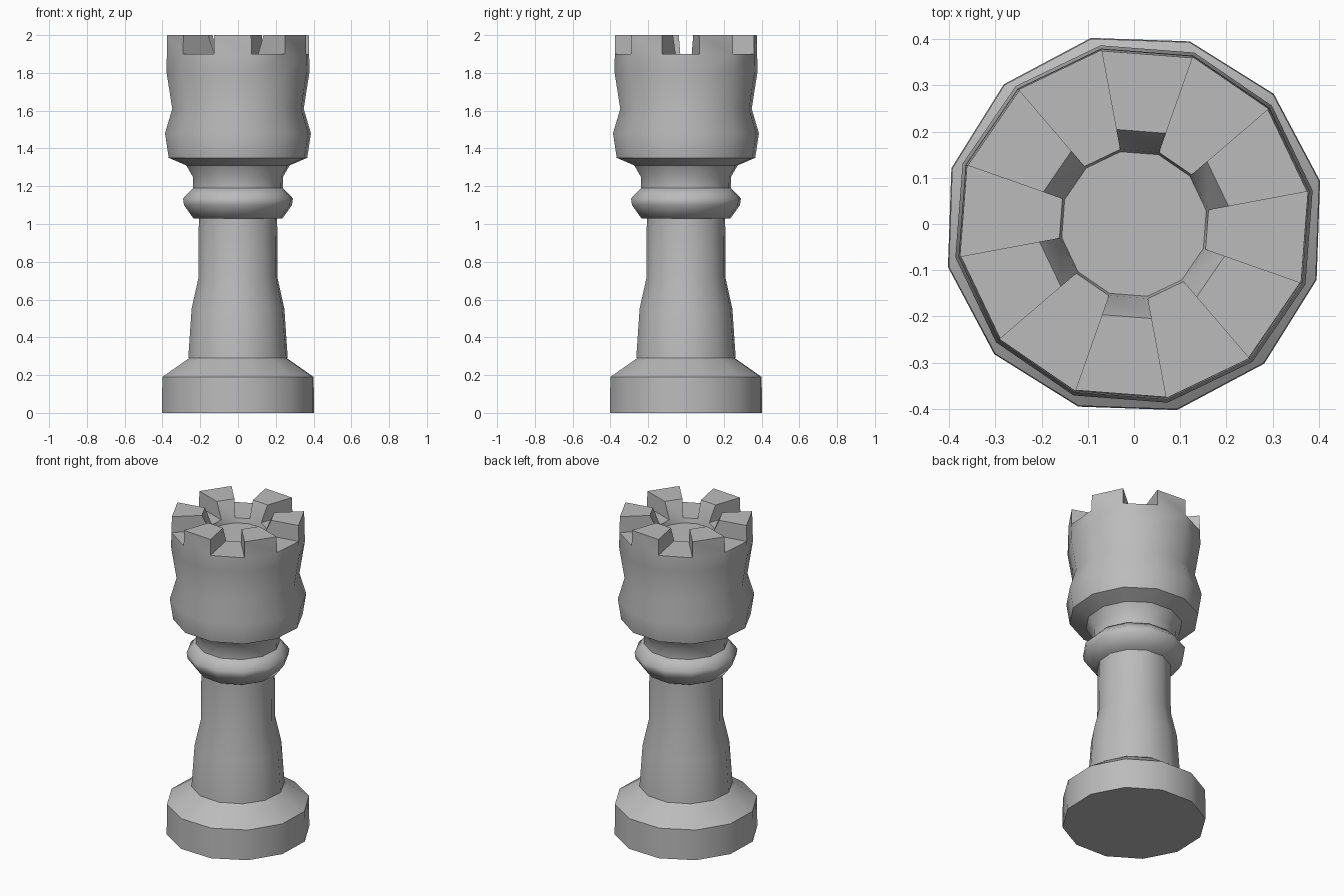
import bpy, bmesh
from math import sin, cos, radians

SIDES = 12

old = bpy.data.objects.get("Cube")
if old:
    bpy.data.objects.remove(old, do_unlink=True)

stone = bpy.data.materials.new("grey stone")
stone.use_nodes = True
grey = (0.5, 0.5, 0.5, 1)
stone.diffuse_color = grey
stone.node_tree.nodes["Principled BSDF"].inputs["Base Color"].default_value = grey


def point(radius, z, angle):
    return (radius * cos(angle), radius * sin(angle), z)


def lathe(profile, turn):
    """Sweep (radius, z) points around the axis and cap both ends."""
    bm = bmesh.new()
    angles = [radians(turn) + radians(360 / SIDES) * i for i in range(SIDES)]
    rings = [[bm.verts.new(point(r, z, a)) for a in angles] for r, z in profile]
    bands = []
    for low, high in zip(rings, rings[1:]):
        band = []
        for i in range(SIDES):
            j = (i + 1) % SIDES
            band.append(bm.faces.new((low[i], low[j], high[j], high[i])))
        bands.append(band)
    bm.faces.new(rings[0][::-1])
    bm.faces.new(rings[-1])
    return bm, bands


def finish(name, bm, sharp_angle):
    bmesh.ops.recalc_face_normals(bm, faces=bm.faces[:])
    mesh = bpy.data.meshes.new(name)
    bm.to_mesh(mesh)
    bm.free()
    mesh.materials.append(stone)
    obj = bpy.data.objects.new(name, mesh)
    bpy.context.collection.objects.link(obj)
    bpy.ops.object.select_all(action='DESELECT')
    obj.select_set(True)
    bpy.context.view_layer.objects.active = obj
    bpy.ops.object.shade_smooth_by_angle(angle=radians(sharp_angle))


# Foot with a sloped shoulder
bm, _ = lathe([(0.413, 0), (0.411, 0.19), (0.265, 0.29)], 13)
finish("base", bm, 35)

# Slightly waisted shaft
bm, _ = lathe([(0.268, 0.29), (0.25, 0.55), (0.214, 0.71), (0.211, 1.03)], 10.6)
finish("column", bm, 35)

# Rounded ring below the crown
bm, _ = lathe([(0.24, 1.03), (0.291, 1.1), (0.296, 1.135), (0.242, 1.19)], 10.6)
finish("collar", bm, 55)

# Neck, bulging crown, flat parapet walk and shallow centre well
crown = [(0.241, 1.19), (0.243, 1.25), (0.278, 1.31), (0.373, 1.35),
         (0.393, 1.48), (0.354, 1.61), (0.386, 1.81), (0.383, 1.9),
         (0.164, 1.9), (0.159, 1.87)]
bm, bands = lathe(crown, 10.6)

# Raise every other sector of the parapet into a battlement
for face in bands[7][::2]:
    top = bmesh.ops.extrude_discrete_faces(bm, faces=[face])["faces"][0]
    bm.normal_update()
    for v in top.verts:
        radius = v.co.xy.length
        new_radius = 0.381 if radius > 0.3 else 0.208
        v.co.xy *= new_radius / radius
        v.co.z = 2.0
bmesh.ops.remove_doubles(bm, verts=bm.verts[:], dist=0.0005)
finish("crown", bm, 35)
